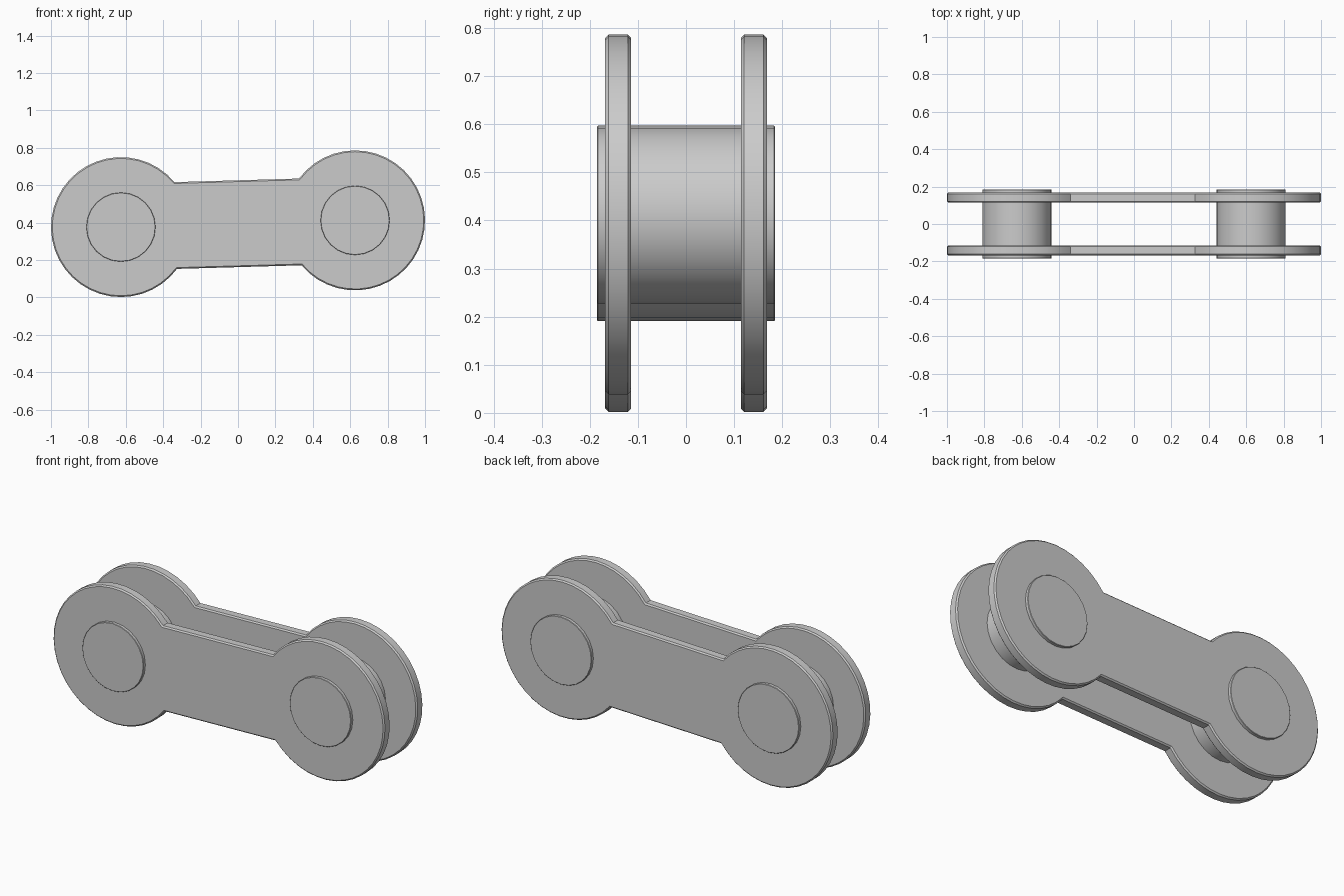
import bpy
import bmesh
from math import sin, cos, asin, atan2, pi, radians
from mathutils import Vector

if "Cube" in bpy.data.objects:
    bpy.data.objects.remove(bpy.data.objects["Cube"], do_unlink=True)

# Eye centres in the x-z plane, and link sizes
EYES = {"right": Vector((-0.626, 0.376)), "left": Vector((0.626, 0.412))}
EYE_R, PIN_R, WAIST = 0.374, 0.185, 0.232
INNER, OUTER, PIN_END = 0.114, 0.168, 0.185

steel = bpy.data.materials.new("light grey steel")
steel.use_nodes = True
GREY = (0.6, 0.6, 0.6, 1)
steel.diffuse_color = GREY
steel.node_tree.nodes["Principled BSDF"].inputs["Base Color"].default_value = GREY


def arc(centre, start, sweep, count, radius):
    angles = [start + sweep * i / count for i in range(count + 1)]
    return [centre + radius * Vector((cos(a), sin(a))) for a in angles]


def slab(name, outline, y0, y1, bevel):
    """Extrude an x-z outline from y0 to y1 and soften its rims."""
    bm = bmesh.new()
    face = bm.faces.new([bm.verts.new((p.x, y0, p.y)) for p in outline])
    ext = bmesh.ops.extrude_face_region(bm, geom=[face])
    verts = [g for g in ext["geom"] if isinstance(g, bmesh.types.BMVert)]
    bmesh.ops.translate(bm, verts=verts, vec=(0, y1 - y0, 0))
    bmesh.ops.recalc_face_normals(bm, faces=bm.faces)
    rims = [e for e in bm.edges if abs(e.verts[0].co.y - e.verts[1].co.y) < 1e-5]
    bmesh.ops.bevel(bm, geom=rims, offset=bevel, segments=1, affect='EDGES')
    mesh = bpy.data.meshes.new(name)
    bm.to_mesh(mesh)
    bm.free()
    mesh.materials.append(steel)
    obj = bpy.data.objects.new(name, mesh)
    bpy.context.collection.objects.link(obj)
    bpy.ops.object.select_all(action='DESELECT')
    obj.select_set(True)
    bpy.context.view_layer.objects.active = obj
    bpy.ops.object.shade_smooth_by_angle(angle=radians(30))


# Side plates: two round eyes joined by a straight waist
axis = EYES["left"] - EYES["right"]
tilt = atan2(axis.y, axis.x)
half = asin(WAIST / EYE_R)
sweep = 2 * (pi - half)
outline = (arc(EYES["right"], tilt + half, sweep, 32, EYE_R)
           + arc(EYES["left"], tilt + pi + half, sweep, 32, EYE_R))
slab("front_plate", outline, -OUTER, -INNER, 0.007)
slab("back_plate", outline, INNER, OUTER, 0.007)

# Pins through both plates
for side, centre in EYES.items():
    slab(side + "_pin", arc(centre, 0, 2 * pi, 24, PIN_R)[:-1], -PIN_END, PIN_END, 0.002)
